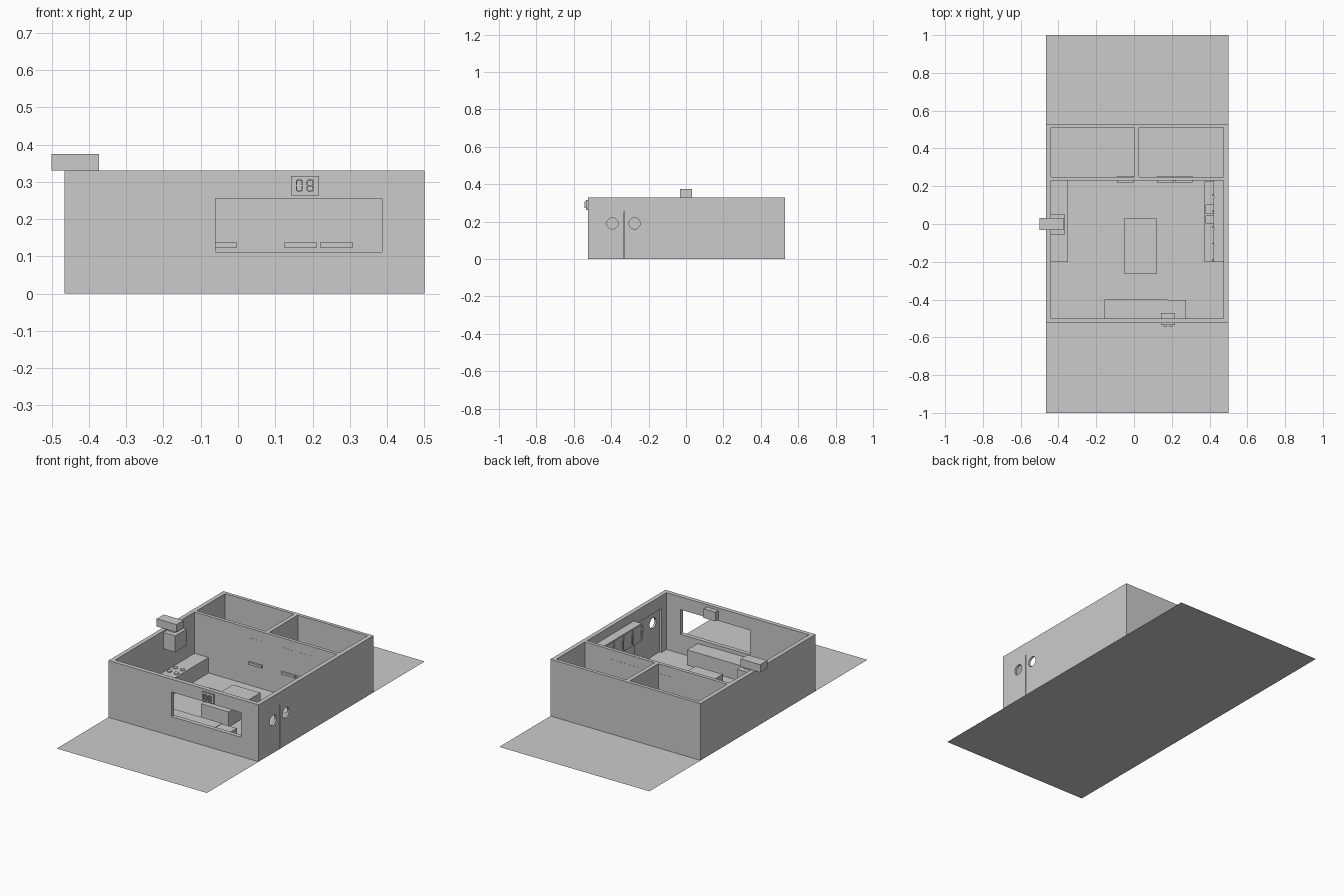
import bpy, math
from mathutils import Vector

if "Cube" in bpy.data.objects:
    bpy.data.objects.remove(bpy.data.objects["Cube"])


def box(name, x, y, z):
    """Box from (min, max) ranges on each axis."""
    lo, hi = Vector((x[0], y[0], z[0])), Vector((x[1], y[1], z[1]))
    bpy.ops.mesh.primitive_cube_add(size=1, location=(lo + hi) / 2)
    ob = bpy.context.object
    ob.name = name
    ob.scale = hi - lo
    bpy.ops.object.transform_apply(location=False, rotation=False, scale=True)
    return ob


def cylinder(name, loc, radius, depth, rot=(0, 0, 0), sides=24):
    bpy.ops.mesh.primitive_cylinder_add(vertices=sides, radius=radius, depth=depth,
                                        location=loc, rotation=rot)
    ob = bpy.context.object
    ob.name = name
    return ob


def cut(target, cutters):
    """Subtract each cutter from target and delete it."""
    for c in cutters:
        bpy.context.view_layer.objects.active = target
        m = target.modifiers.new("cut", 'BOOLEAN')
        m.operation = 'DIFFERENCE'
        m.solver = 'EXACT'
        m.object = c
        bpy.ops.object.modifier_apply(modifier=m.name)
        bpy.data.objects.remove(c, do_unlink=True)


# Ground sheet under the building
bpy.ops.mesh.primitive_plane_add(size=1, location=(0.0175, 0, 0))
ground = bpy.context.object
ground.name = "ground_sheet"
ground.scale = (0.965, 2, 1)
bpy.ops.object.transform_apply(location=False, rotation=False, scale=True)

# Walls: one block with rooms, serving window and side doorway cut out
walls = box("walls", (-0.465, 0.5), (-0.525, 0.53), (0, 0.33))
cut(walls, [
    box("main_room", (-0.44, 0.475), (-0.5, 0.23), (-0.1, 0.5)),
    box("back_room_left", (-0.44, 0.003), (0.25, 0.51), (-0.1, 0.5)),
    box("back_room_right", (0.027, 0.475), (0.25, 0.51), (-0.1, 0.5)),
    box("window", (-0.06, 0.387), (-0.6, -0.45), (0.112, 0.255)),
    box("doorway", (0.45, 0.6), (-0.455, -0.205), (-0.1, 0.255)),
])

# Swing doors with round portholes
for name, y, hole in (("front", (-0.455, -0.332), -0.393), ("rear", (-0.328, -0.205), -0.275)):
    leaf = box("side_door_" + name, (0.488, 0.5), y, (0, 0.255))
    cut(leaf, [cylinder("porthole", (0.49, hole, 0.19), 0.03, 0.1, (0, math.pi / 2, 0), 32)])

# Interior doors in the dividing wall, with push bars
for i, (x0, x1) in enumerate(((-0.092, 0.0), (0.12, 0.215), (0.217, 0.312))):
    box(f"inner_door_{i}", (x0, x1), (0.2292, 0.2508), (0, 0.275))
    box(f"push_bar_{i}", (x0 + 0.003, x1 - 0.003), (0.218, 0.23), (0.124, 0.138))

# Cooking counter with burners, hood and duct over the left wall
box("cooking_counter", (-0.44, -0.35), (-0.2, 0.23), (0, 0.09))
for x in (-0.42, -0.375):
    for y in (-0.03, 0.025):
        cylinder("burner", (x, y, 0.092), 0.014, 0.004, sides=16)
box("hood", (-0.44, -0.365), (-0.055, 0.05), (0.225, 0.32))
box("duct", (-0.5, -0.373), (-0.032, 0.032), (0.33, 0.375))
box("duct_riser", (-0.43, -0.39), (-0.025, 0.025), (0.32, 0.331))

# Sink counter along the right wall
sink = box("sink_counter", (0.373, 0.475), (-0.2, 0.225), (0, 0.09))
cut(sink, [box("basin", (0.38, 0.42), y, (0.06, 0.2)) for y in ((0.005, 0.045), (0.055, 0.1))])

# Wall cabinets with door handles
step = 0.43 / 5
box("wall_cabinet", (0.424, 0.475), (-0.2, 0.23), (0.18, 0.28))
for i in range(5):
    y = -0.2 + i * step
    box(f"cabinet_door_{i}", (0.42, 0.424), (y + 0.003, y + step - 0.003), (0.183, 0.277))
    box(f"cabinet_handle_{i}", (0.414, 0.42), (y + 0.008, y + 0.014), (0.2, 0.25))

# Serving counter at the window and central work table
box("serving_counter", (-0.157, 0.178), (-0.5, -0.4), (0, 0.09))
box("serving_counter_end", (0.178, 0.275), (-0.5, -0.403), (0, 0.088))
box("work_table", (-0.053, 0.123), (-0.262, 0.03), (0, 0.088))

# Counter display through the front wall, with raised segments
box("display_case", (0.142, 0.217), (-0.534, -0.472), (0.263, 0.316))
for cx, middle in ((0.165, False), (0.194, True)):
    for z in (0.275, 0.29, 0.305):
        if z != 0.29 or middle:
            box("segment_flat", (cx - 0.006, cx + 0.006), (-0.542, -0.534), (z - 0.002, z + 0.002))
    for sx in (-1, 1):
        for z in (0.2825, 0.2975):
            x = cx + sx * 0.008
            box("segment_upright", (x - 0.002, x + 0.002), (-0.542, -0.534), (z - 0.006, z + 0.006))
